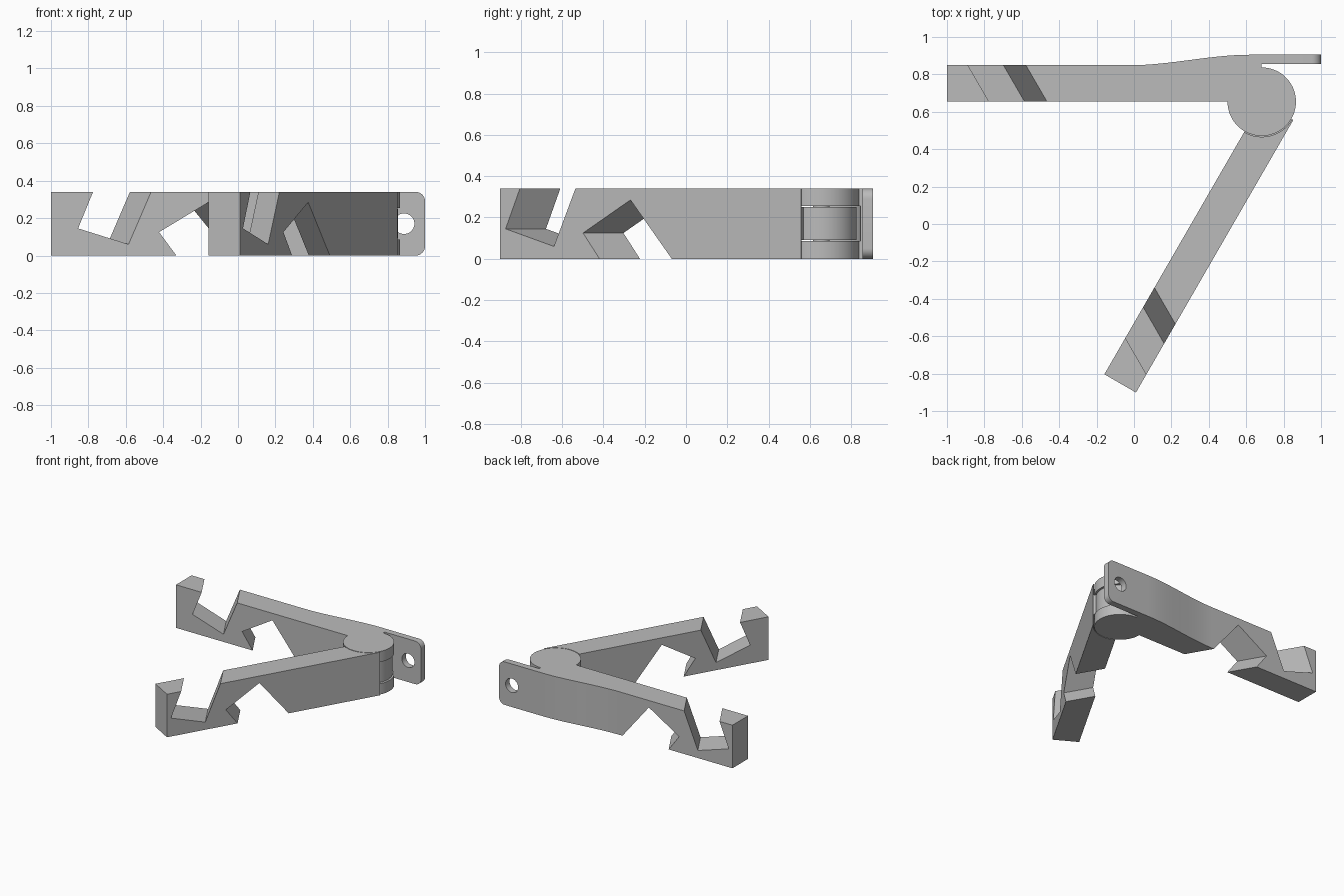
import bpy, bmesh, math
from mathutils import Vector

if "Cube" in bpy.data.objects:
    bpy.data.objects.remove(bpy.data.objects["Cube"], do_unlink=True)

HEIGHT, WIDTH, LENGTH = 0.34, 0.195, 1.683
PIVOT = Vector((0.683, 0.654, 0))
SHEAR = 0.58  # slant of the notches across the arm

grey = bpy.data.materials.new("plain grey")
grey.use_nodes = True
grey.diffuse_color = (0.5, 0.5, 0.5, 1)
grey.node_tree.nodes["Principled BSDF"].inputs["Base Color"].default_value = (0.5, 0.5, 0.5, 1)


def prism(name, ring, offset, bevel_x=None):
    """Extrude a closed ring of points along an offset."""
    bm = bmesh.new()
    low = [bm.verts.new(p) for p in ring]
    high = [bm.verts.new(Vector(p) + Vector(offset)) for p in ring]
    bm.faces.new(low)
    bm.faces.new(high)
    for i in range(len(low)):
        j = (i + 1) % len(low)
        bm.faces.new((low[i], low[j], high[j], high[i]))
    bmesh.ops.recalc_face_normals(bm, faces=bm.faces)
    if bevel_x is not None:
        corners = [e for e in bm.edges
                   if all(abs(v.co.x - bevel_x) < 0.001 for v in e.verts)
                   and abs(e.verts[0].co.z - e.verts[1].co.z) < 0.001]
        bmesh.ops.bevel(bm, geom=corners, offset=0.05, segments=8,
                        profile=0.5, affect='EDGES')
    mesh = bpy.data.meshes.new(name)
    bm.to_mesh(mesh)
    bm.free()
    mesh.materials.append(grey)
    obj = bpy.data.objects.new(name, mesh)
    bpy.context.collection.objects.link(obj)
    return obj


def disc(name, radius, z0, z1):
    """Upright cylinder on the hinge axis."""
    ring = [PIVOT + Vector((radius * math.cos(a), radius * math.sin(a), z0))
            for a in (math.tau * i / 72 for i in range(72))]
    return prism(name, ring, (0, 0, z1 - z0))


def combine(obj, tool, operation='DIFFERENCE'):
    """Apply a boolean and discard its tool."""
    tool.hide_render = True
    mod = obj.modifiers.new("boolean", 'BOOLEAN')
    mod.operation, mod.object, mod.solver = operation, tool, 'EXACT'
    bpy.context.view_layer.update()
    deps = bpy.context.evaluated_depsgraph_get()
    mesh = bpy.data.meshes.new_from_object(obj.evaluated_get(deps))
    obj.modifiers.clear()
    obj.data = mesh
    bpy.data.objects.remove(tool, do_unlink=True)


def cut_notches(arm, along, across):
    """Slanted hook above and slanted wedge below; points are (along, z)."""
    hook = [(1.417, 0.44), (1.538, 0.145), (1.268, 0.06), (1.105, 0.44)]
    wedge = [(0.939, -0.1), (1.105, 0.125), (0.84, 0.285), (0.528, -0.1)]
    slant = across + along * SHEAR
    for profile in (hook, wedge):
        ring = [PIVOT + along * u + Vector((0, 0, z)) - slant * 0.1 for u, z in profile]
        combine(arm, prism("notch_cutter", ring, slant * 0.4))


# Rear arm with its swelling back and mounting tab
front_y, back_y, tab_y = PIVOT.y, PIVOT.y + WIDTH, 0.905
plan = [(-1, front_y), (-1, back_y)]
for i in range(17):
    t = i / 16
    ease = t * t * (3 - 2 * t)
    plan.append((-0.02 + 0.64 * t, back_y + (tab_y - back_y) * ease))
plan += [(1, tab_y), (1, 0.855), (PIVOT.x, 0.855), (PIVOT.x, front_y)]
rear_arm = prism("rear_arm", [(x, y, 0) for x, y in plan], (0, 0, HEIGHT), bevel_x=1)
combine(rear_arm, disc("hinge_discs", 0.183, 0, HEIGHT), 'UNION')
combine(rear_arm, disc("knuckle_slot", 0.19, 0.085, 0.255))
cut_notches(rear_arm, Vector((-1, 0, 0)), Vector((0, 1, 0)))

# Screw hole in the tab
hole = [(0.888 + 0.055 * math.cos(a), 0.846, 0.17 + 0.055 * math.sin(a))
        for a in (math.tau * i / 40 for i in range(40))]
combine(rear_arm, prism("hole_cutter", hole, (0, 0.1, 0)))

# Swinging arm, hollowed around the hinge discs and carrying the knuckle
along = Vector((-0.5, -math.sqrt(0.75), 0))
across = Vector((math.sqrt(0.75), -0.5, 0))
ends = [(0, 0), (LENGTH, 0), (LENGTH, WIDTH), (0, WIDTH)]
swing_arm = prism("swing_arm", [PIVOT + along * u + across * v for u, v in ends], (0, 0, HEIGHT))
for z0, z1 in ((-0.1, 0.09), (0.25, 0.44)):
    combine(swing_arm, disc("disc_clearance", 0.188, z0, z1))
combine(swing_arm, disc("knuckle", 0.172, 0.09, 0.25), 'UNION')
cut_notches(swing_arm, along, across)

# Hinge pin bridging the small gaps
hinge_pin = disc("hinge_pin", 0.04, 0.08, 0.26)

# Smooth the round walls, keep the edges sharp
for obj in (rear_arm, swing_arm, hinge_pin):
    bpy.ops.object.select_all(action='DESELECT')
    obj.select_set(True)
    bpy.context.view_layer.objects.active = obj
    bpy.ops.object.shade_smooth_by_angle(angle=math.radians(25))
